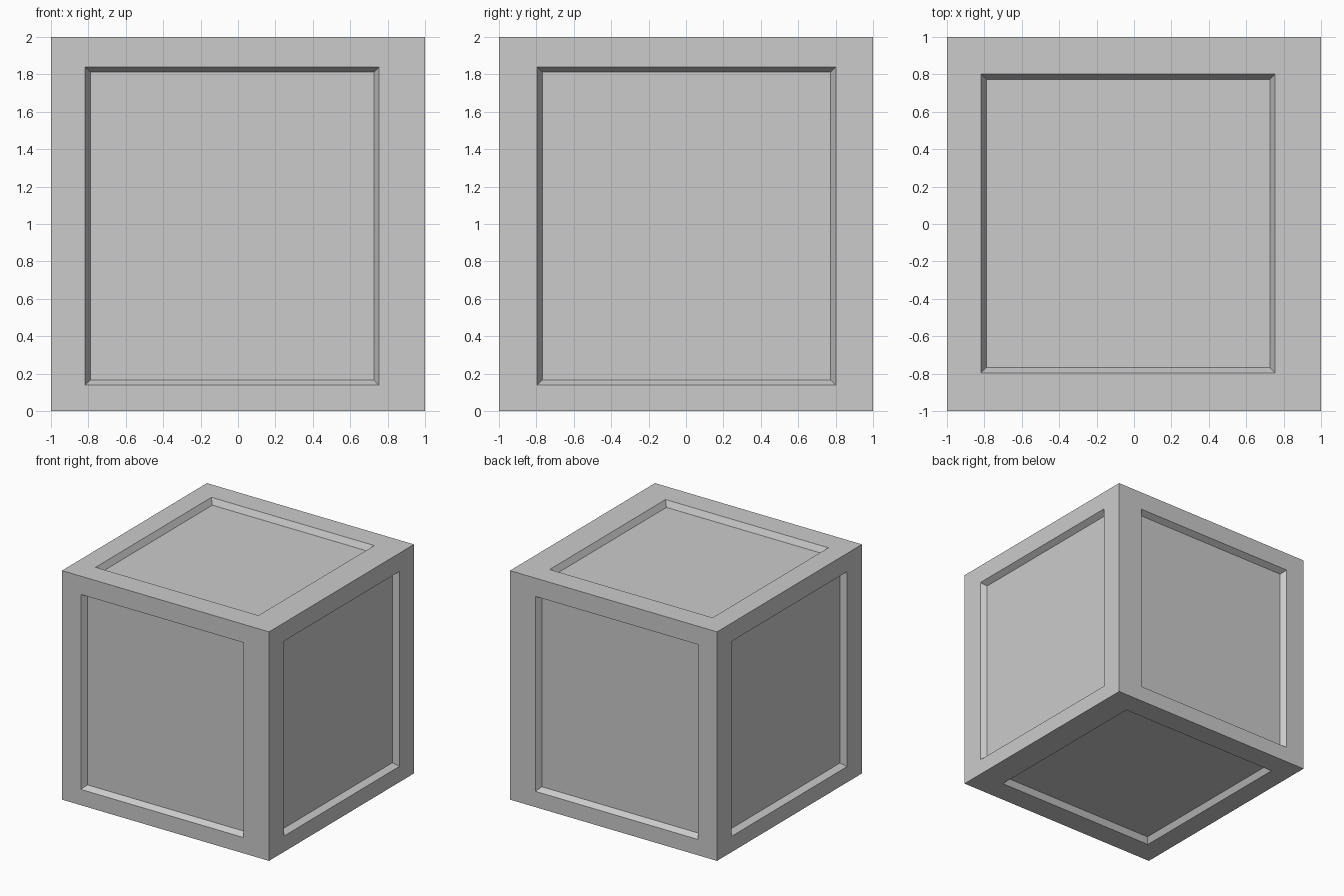
import bpy, bmesh
from mathutils import Vector

if "Cube" in bpy.data.objects:
    bpy.data.objects.remove(bpy.data.objects["Cube"])

# Panel limits per axis (slightly off-centre on x and z)
LO = Vector((-0.818, -0.796, 0.138))
HI = Vector((0.755, 0.802, 1.84))
BEVEL, DEPTH = 0.04, 0.05

# Crate body: 2 unit cube standing on the ground
bm = bmesh.new()
bmesh.ops.create_cube(bm, size=2)
bmesh.ops.translate(bm, verts=bm.verts, vec=(0, 0, 1))
bm.normal_update()
centre = Vector((0, 0, 1))

for face in list(bm.faces):
    # Border frame around the panel
    bmesh.ops.inset_individual(bm, faces=[face], thickness=0.15)
    normal_axis = max(range(3), key=lambda i: abs(face.normal[i]))
    for v in face.verts:
        for i in range(3):
            if i != normal_axis:
                v.co[i] = HI[i] if v.co[i] > centre[i] else LO[i]
    # Recessed panel with sloped walls
    bmesh.ops.inset_individual(bm, faces=[face], thickness=BEVEL, depth=-DEPTH)

mesh = bpy.data.meshes.new("crate")
bm.to_mesh(mesh)
bm.free()
crate = bpy.data.objects.new("crate", mesh)
bpy.context.collection.objects.link(crate)
